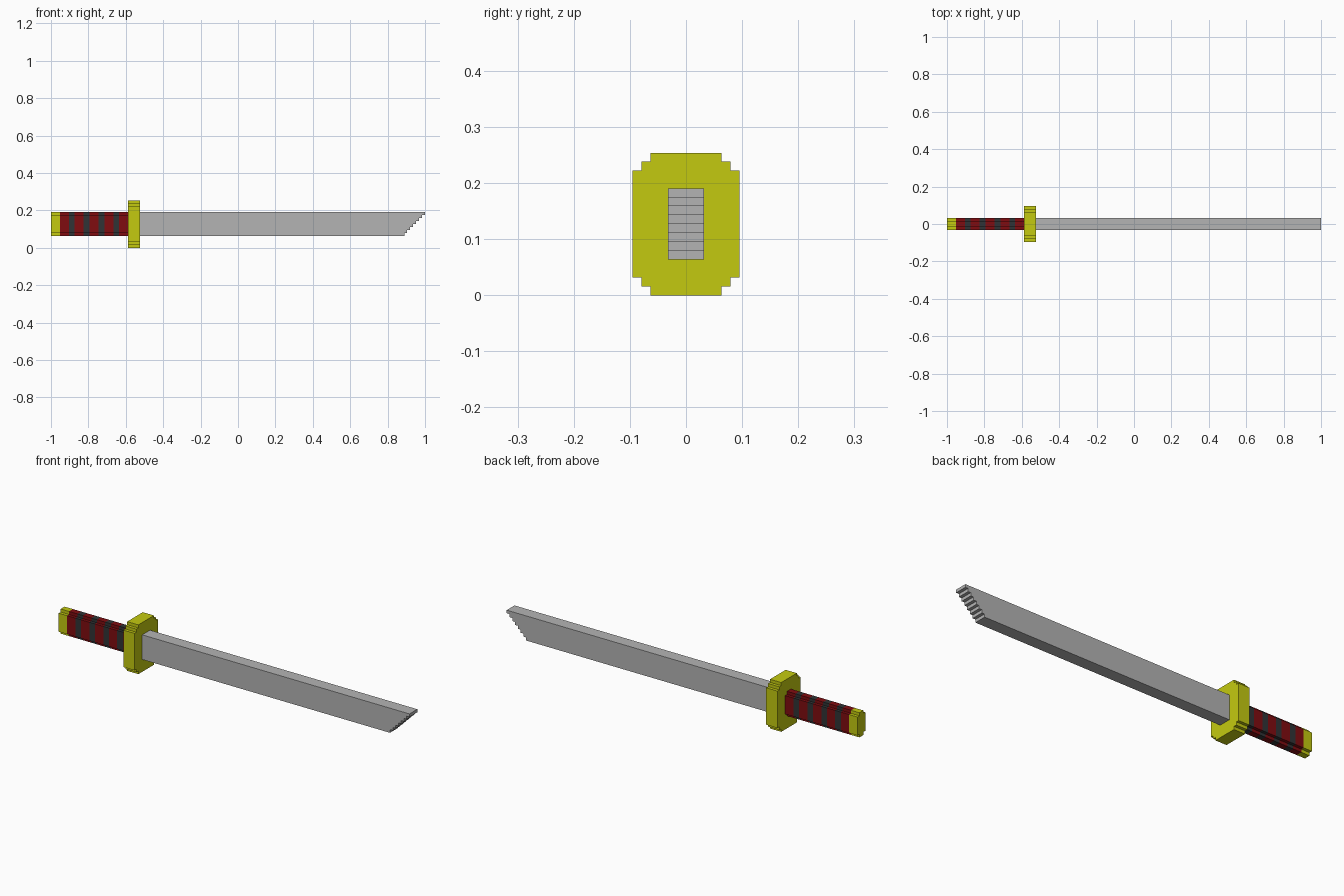
import bpy, bmesh

if "Cube" in bpy.data.objects:
    bpy.data.objects.remove(bpy.data.objects["Cube"])

V = 2 / 126  # one voxel


def material(name, rgb):
    m = bpy.data.materials.new(name)
    lin = [(c / 255 / 12.92) if c < 11 else ((c / 255 + 0.055) / 1.055) ** 2.4 for c in rgb]
    m.diffuse_color = (*lin, 1)
    m.use_nodes = True
    m.node_tree.nodes["Principled BSDF"].inputs["Base Color"].default_value = m.diffuse_color
    return m


GOLD = material("gold yellow", (196, 202, 16))
STEEL = material("steel grey", (180, 180, 180))
RED = material("dark red", (128, 12, 16))
DARK = material("charcoal", (48, 52, 54))


def prism(name, outline, axis, start, end, mat):
    """Extrude an outline (voxel units) along x or y."""
    bm = bmesh.new()

    def place(a, b, t):
        p = (t - 63, a, b) if axis == 'X' else (a - 63, t, b)
        return bm.verts.new([c * V for c in p])

    face = bm.faces.new([place(a, b, start) for a, b in outline])
    ext = bmesh.ops.extrude_face_region(bm, geom=[face])
    step = (end - start) * V
    vec = (step, 0, 0) if axis == 'X' else (0, step, 0)
    bmesh.ops.translate(bm, vec=vec, verts=[g for g in ext["geom"] if isinstance(g, bmesh.types.BMVert)])
    bmesh.ops.recalc_face_normals(bm, faces=bm.faces)
    me = bpy.data.meshes.new(name)
    bm.to_mesh(me)
    bm.free()
    me.materials.append(mat)
    ob = bpy.data.objects.new(name, me)
    bpy.context.collection.objects.link(ob)
    return ob


def mirrored(quarter, zc=8):
    """Mirror a quarter outline (y, height above centre) into a closed loop."""
    right = quarter + [(y, -z) for y, z in reversed(quarter)]
    loop = right + [(-y, z) for y, z in reversed(right)]
    return [(y, z + zc) for y, z in loop]


# Guard: stepped oval plate
guard = mirrored([(4, 8), (4, 7), (5, 7), (5, 6), (6, 6)])
prism("guard", guard, 'X', 26, 30, GOLD)

# Grip: notched section, pommel cap then alternating wraps
grip = mirrored([(1, 4), (1, 3), (2, 3)])
prism("pommel", grip, 'X', 0, 3, GOLD)
x = 3
for i in range(9):
    width = 2 if i % 2 else 3
    prism(f"grip_wrap_{i + 1}", grip, 'X', x, x + width, DARK if i % 2 else RED)
    x += width

# Blade: long bar with a stair-stepped tip
blade = [(30, 12), (30, 4)]
for i in range(8):
    blade += [(119 + i, 4 + i), (119 + i, 5 + i)]
prism("blade", blade, 'Y', -2, 2, STEEL)
